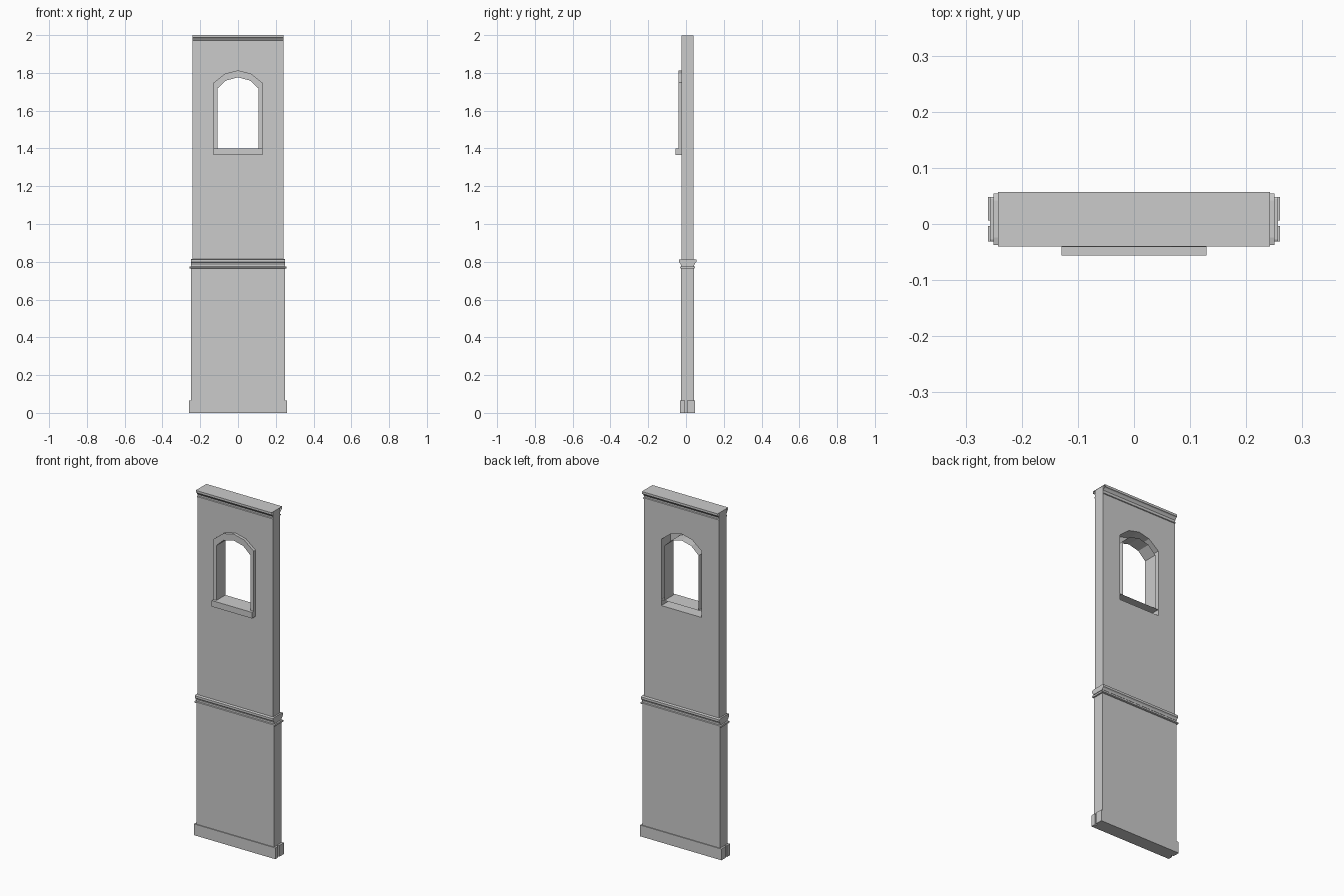
import bpy, bmesh

if "Cube" in bpy.data.objects:
    bpy.data.objects.remove(bpy.data.objects["Cube"])


def finish(name, bm):
    mesh = bpy.data.meshes.new(name)
    bm.to_mesh(mesh)
    bm.free()
    ob = bpy.data.objects.new(name, mesh)
    bpy.context.collection.objects.link(ob)
    return ob


def box(name, x0, x1, y0, y1, z0, z1):
    bm = bmesh.new()
    bmesh.ops.create_cube(bm, size=1)
    for v in bm.verts:
        v.co = (x1 if v.co.x > 0 else x0, y1 if v.co.y > 0 else y0,
                z1 if v.co.z > 0 else z0)
    return finish(name, bm)


def sweep(name, profile, half, closed=True, caps=True):
    """Run a (y, z) profile along x from -half to +half."""
    bm = bmesh.new()
    a = [bm.verts.new((-half, y, z)) for y, z in profile]
    b = [bm.verts.new((half, y, z)) for y, z in profile]
    n = len(profile)
    for i in range(n if closed else n - 1):
        j = (i + 1) % n
        bm.faces.new((a[i], b[i], b[j], a[j]))
    if caps:
        bm.faces.new(a)
        bm.faces.new(b[::-1])
    bmesh.ops.recalc_face_normals(bm, faces=bm.faces)
    return finish(name, bm)


FRONT, BACK, MID = -0.024, 0.041, 0.0085


def arch(side, foot, points):
    """Symmetric arch outline, left foot to right foot, from its right half."""
    right = [(side, foot)] + points
    return [(-x, z) for x, z in right] + [(x, z) for x, z in right[::-1] if x > 0]


outer = arch(0.129, 1.365, [(0.129, 1.748), (0.067, 1.797), (0, 1.813)])
inner = arch(0.109, 1.40, [(0.109, 1.717), (0.063, 1.76), (0, 1.776)])

# Upper wall with the arched opening cut through
upper = box("upper_wall", -0.241, 0.241, FRONT, BACK, 0.79, 1.999)
bm = bmesh.new()
face = bm.faces.new([bm.verts.new((x, -0.2, z)) for x, z in outer])
ext = bmesh.ops.extrude_face_region(bm, geom=[face])
for v in ext["geom"]:
    if isinstance(v, bmesh.types.BMVert):
        v.co.y = 0.2
bmesh.ops.recalc_face_normals(bm, faces=bm.faces)
cutter = finish("opening_cutter", bm)
cutter.hide_render = True
mod = upper.modifiers.new("opening", "BOOLEAN")
mod.operation = "DIFFERENCE"
mod.solver = "EXACT"
mod.object = cutter
bpy.context.view_layer.objects.active = upper
bpy.ops.object.modifier_apply(modifier=mod.name)
bpy.data.objects.remove(cutter)

# Window surround: front band, outer edge and deep inner reveal, open at the back
bm = bmesh.new()
rows = []
for pts, y in ((outer, FRONT), (outer, -0.041), (inner, -0.041), (inner, BACK)):
    rows.append([bm.verts.new((x, y, max(z, 1.40))) for x, z in pts])
for r, s in zip(rows, rows[1:]):
    for i in range(len(r) - 1):
        bm.faces.new((r[i], r[i + 1], s[i + 1], s[i]))
bmesh.ops.recalc_face_normals(bm, faces=bm.faces)
finish("window_surround", bm)

# Window sill, open at the back
sweep("window_sill", [(BACK, 1.40), (-0.056, 1.40), (-0.056, 1.365), (FRONT, 1.365)],
      0.129, closed=False)

# Lower wall and plinth, with split plinth blocks on each end
box("lower_wall", -0.248, 0.248, -0.026, 0.043, 0, 0.80)
box("plinth", -0.25, 0.25, -0.031, 0.048, 0, 0.065)
for s, side in ((-1, "left"), (1, "right")):
    x0, x1 = sorted((s * 0.25, s * 0.26))
    box("plinth_end_front_" + side, x0, x1, -0.031, -0.004, 0, 0.065)
    box("plinth_end_back_" + side, x0, x1, 0.006, 0.048, 0, 0.065)


def mirrored(half):
    """Complete a (offset from wall centre, z) profile on both faces."""
    return [(MID - d, z) for d, z in half] + [(MID + d, z) for d, z in half[::-1]]


# Belt course between the storeys, with a bead below it
sweep("belt_course", mirrored([(0.033, 0.814), (0.046, 0.811), (0.046, 0.798),
                               (0.040, 0.793), (0.036, 0.784)]), 0.25)
sweep("belt_bead", mirrored([(0.036, 0.775), (0.040, 0.773), (0.040, 0.767),
                             (0.036, 0.765)]), 0.257)

# Cornice along the top, with a bead below it, open at the ends
sweep("cornice", mirrored([(0.033, 1.972), (0.038, 1.979), (0.042, 1.984),
                           (0.0485, 1.987), (0.0485, 2.0)])[::-1],
      0.242, closed=False, caps=False)
for s, side in ((-1, "front"), (1, "back")):
    sweep("cornice_bead_" + side, [(MID + s * d, z) for d, z in
          ((0.0325, 1.962), (0.037, 1.960), (0.037, 1.954), (0.0325, 1.952))],
          0.242, closed=False, caps=False)
